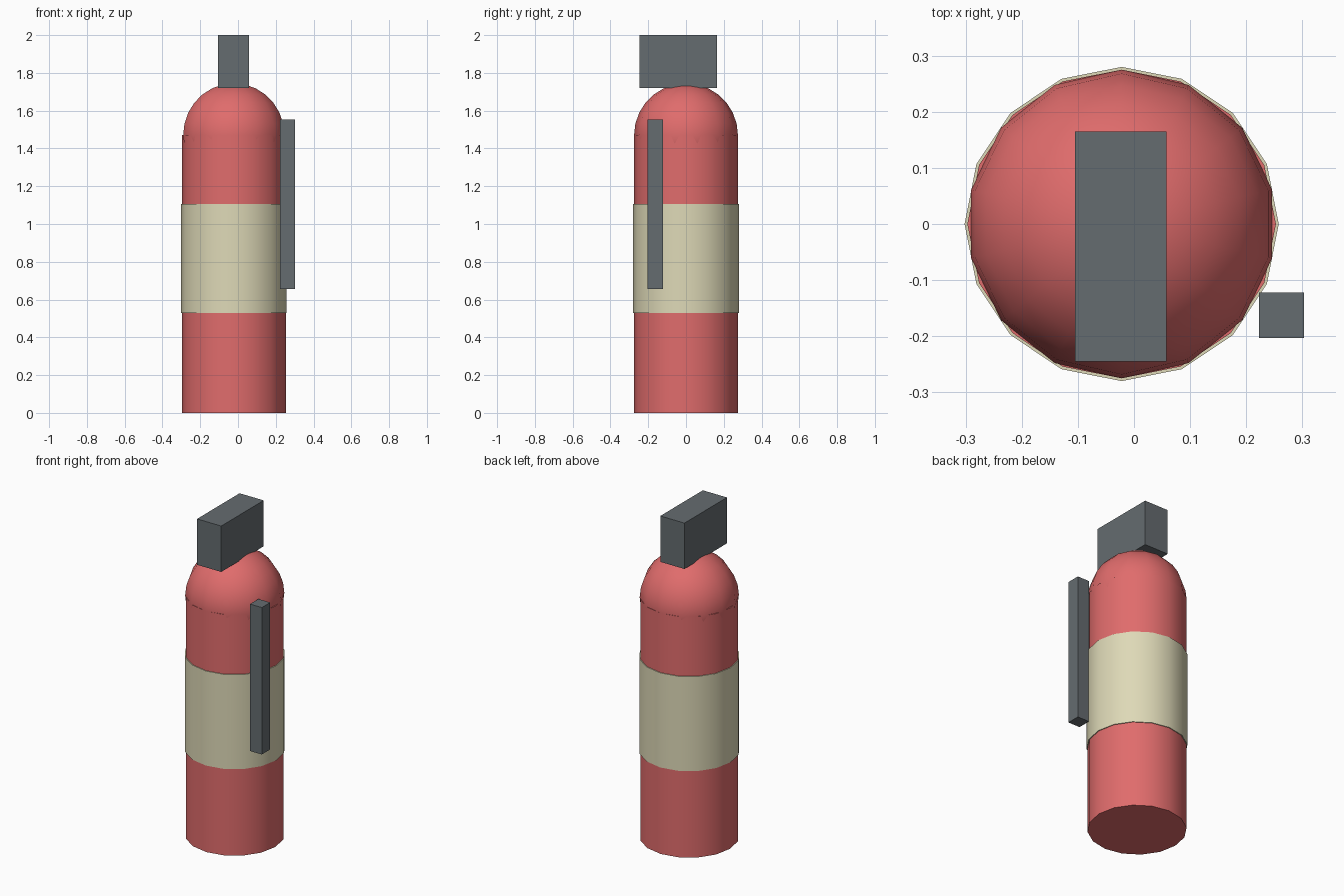
import bpy
import bmesh
import math
from mathutils import Matrix, Vector

if "Cube" in bpy.data.objects:
    bpy.data.objects.remove(bpy.data.objects["Cube"], do_unlink=True)

AXIS_X = -0.022      # the tank stands slightly off centre
TANK_R = 0.275
SHOULDER = 1.47


def material(name, srgb):
    linear = [((c / 255 + 0.055) / 1.055) ** 2.4 for c in srgb]
    mat = bpy.data.materials.new(name)
    mat.use_nodes = True
    mat.diffuse_color = (*linear, 1)
    mat.node_tree.nodes["Principled BSDF"].inputs["Base Color"].default_value = (*linear, 1)
    return mat


red = material("red paint", (224, 108, 108))
cream = material("cream label", (222, 217, 183))
grey = material("dark grey", (101, 108, 112))


def add_object(name, bm, mat, smooth=False):
    mesh = bpy.data.meshes.new(name)
    bm.to_mesh(mesh)
    bm.free()
    mesh.materials.append(mat)
    obj = bpy.data.objects.new(name, mesh)
    bpy.context.collection.objects.link(obj)
    if smooth:
        bpy.ops.object.select_all(action="DESELECT")
        obj.select_set(True)
        bpy.context.view_layer.objects.active = obj
        bpy.ops.object.shade_smooth_by_angle(angle=math.radians(35))
    return obj


def cylinder(name, radius, z0, z1, mat):
    bm = bmesh.new()
    bmesh.ops.create_cone(bm, cap_ends=True, segments=16, radius1=radius, radius2=radius,
                          depth=z1 - z0,
                          matrix=Matrix.Translation((AXIS_X, 0, (z0 + z1) / 2)))
    return add_object(name, bm, mat, smooth=True)


def box(name, low, high, mat):
    low, high = Vector(low), Vector(high)
    bm = bmesh.new()
    bmesh.ops.create_cube(bm, size=1, matrix=Matrix.Translation((low + high) / 2)
                          @ Matrix.Diagonal((*(high - low), 1)))
    return add_object(name, bm, mat)


# Tank body and the label wrapped around it
cylinder("tank_body", TANK_R, 0, SHOULDER, red)
cylinder("label_band", 0.28, 0.53, 1.107, cream)

# Rounded top of the tank
dome = bmesh.new()
bmesh.ops.create_uvsphere(dome, u_segments=14, v_segments=14, radius=TANK_R,
                          matrix=Matrix.Translation((AXIS_X, 0, SHOULDER)))
add_object("tank_dome", dome, red, smooth=True)

# Valve block and hanging hose
box("valve_head", (-0.105, -0.245, 1.72), (0.058, 0.165, 2.0), grey)
box("hose", (0.223, -0.203, 0.655), (0.303, -0.122, 1.552), grey)
